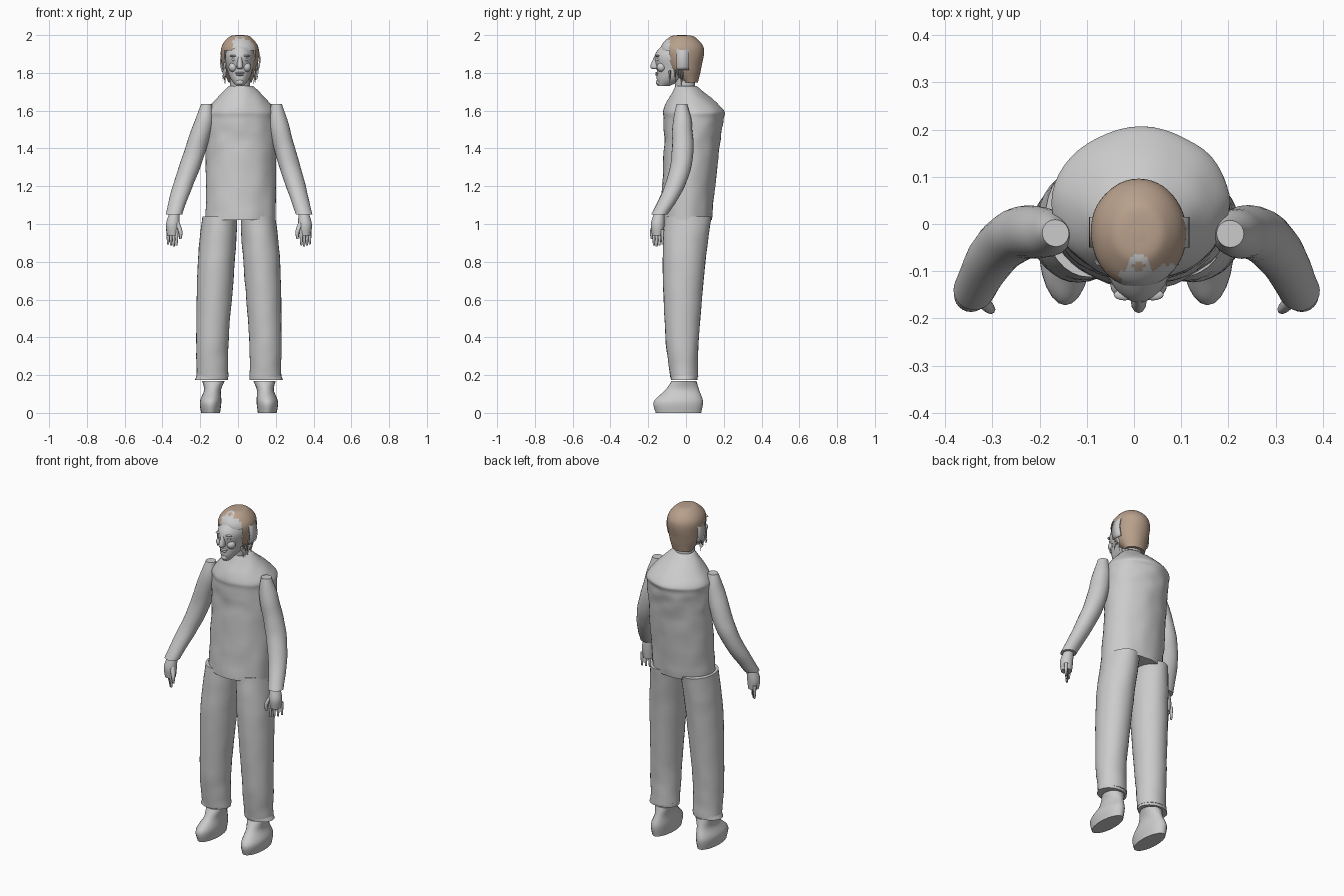
import bpy, bmesh, math, random
from mathutils import Vector, noise

random.seed(4)
cube = bpy.data.objects.get("Cube")
if cube:
    bpy.data.objects.remove(cube)


def material(name, colour):
    mat = bpy.data.materials.new(name)
    mat.use_nodes = True
    mat.diffuse_color = (*colour, 1)
    shader = mat.node_tree.nodes["Principled BSDF"]
    shader.inputs["Base Color"].default_value = (*colour, 1)
    return mat


GREY = material("plain grey", (.6, .6, .6))
BROWN = material("hair brown", (.48, .35, .26))


def finish(name, bm):
    """Turn a bmesh into a smooth object; faces are grey unless marked brown."""
    bmesh.ops.recalc_face_normals(bm, faces=bm.faces)
    mesh = bpy.data.meshes.new(name)
    bm.to_mesh(mesh)
    bm.free()
    mesh.materials.append(GREY)
    mesh.materials.append(BROWN)
    obj = bpy.data.objects.new(name, mesh)
    bpy.context.collection.objects.link(obj)
    bpy.ops.object.select_all(action="DESELECT")
    obj.select_set(True)
    bpy.context.view_layer.objects.active = obj
    bpy.ops.object.shade_smooth_by_angle(angle=math.radians(50))
    return obj


def spline(rows, steps):
    """Smooth interpolation through rows of numbers."""
    vectors = [Vector(row) for row in rows]
    padded = [vectors[0], *vectors, vectors[-1]]
    smooth = []
    for before, start, end, after in zip(padded, padded[1:], padded[2:], padded[3:]):
        leave, arrive = (end - before) / 2, (after - start) / 2
        for step in range(steps):
            t = step / steps
            ease = t * t * (3 - 2 * t)
            smooth.append(start.lerp(end, ease) + leave * t * (1 - t) ** 2
                          - arrive * t * t * (1 - t))
    return smooth + [vectors[-1]]


def oval(ring, sides, rough):
    """Points of a level oval; rough adds soft cloth bumps."""
    x, y, z, width, depth = ring
    points = []
    for k in range(sides):
        angle = math.tau * k / sides
        out = Vector((math.cos(angle), math.sin(angle), 0))
        point = Vector((x + width * out.x, y + depth * out.y, z))
        points.append(point + out * rough * (1 + noise.noise(point * 14)))
    return points


def loft_mesh(rings, sides, steps, rough):
    """Closed skin over rings given as x, y, z, half width and half depth."""
    bm = bmesh.new()
    full = [ring if len(ring) == 5 else (*ring, ring[-1]) for ring in rings]
    loops = [[bm.verts.new(p) for p in oval(ring, sides, rough)]
             for ring in spline(full, steps)]
    for low, high in zip(loops, loops[1:]):
        for k in range(sides):
            bm.faces.new((low[k - 1], low[k], high[k], high[k - 1]))
    bm.faces.new(loops[0])
    bm.faces.new(loops[-1])
    return bm


def loft(name, rings, sides=24, steps=6, rough=0):
    return finish(name, loft_mesh(rings, sides, steps, rough))


def centred(x, rings):
    return [(x, *ring) for ring in rings]


def ball(name, place, size):
    bm = bmesh.new()
    bmesh.ops.create_uvsphere(bm, u_segments=16, v_segments=10, radius=1)
    bmesh.ops.scale(bm, vec=size, verts=bm.verts)
    bmesh.ops.translate(bm, vec=place, verts=bm.verts)
    return finish(name, bm)


def limb(name, sign, rings, **options):
    """Loft on one side of the body; the shoulders lean slightly to +x."""
    placed = [(sign * x + max(.005, .03 * (z - 1)), y, z, *size)
              for x, y, z, *size in rings]
    return loft(name, placed, **options)


# Loose shirt with a rounded back and sloping shoulders
loft("shirt", centred(.015, [
    (0, 1.02, .18, .13), (.03, 1.4, .18, .14), (.04, 1.55, .18, .15),
    (.04, 1.61, .17, .15), (0, 1.73, .06, .05)]), sides=48, steps=10, rough=.006)
loft("neck", centred(.01, [(0, 1.65, .05), (-.01, 1.8, .055)]))

for side, sign in (("right", -1), ("left", 1)):
    # Trouser leg and its flared cuff
    limb(side + "_trouser_leg", sign, [
        (.14, -.01, .19, .08, .07), (.14, -.02, .4, .083, .085),
        (.12, -.01, .8, .095, .11), (.1, .01, 1.04, .09, .12)],
        sides=32, steps=8, rough=.003)
    limb(side + "_trouser_cuff", sign, [
        (.145, -.01, .175, .088, .07), (.14, -.01, .2, .083, .073)])

    # Soft shoe, pinched below the ankle opening
    limb(side + "_shoe", sign, [
        (.15, -.04, 0, .05, .12), (.15, -.04, .06, .057, .13),
        (.14, -.02, .12, .045, .09), (.135, -.01, .17, .06, .065)])

    # Sleeve, bent forward below the elbow
    limb(side + "_sleeve", sign, [
        (.345, -.14, 1.05, .04), (.3, -.06, 1.2, .05), (.25, -.02, 1.35, .054),
        (.2, -.02, 1.53, .048), (.185, -.02, 1.635, .025)], rough=.003)

    # Hand with four hanging fingers and a forward thumb
    limb(side + "_palm", sign, [
        (.35, -.15, .94, .03), (.35, -.15, 1, .036), (.34, -.14, 1.07, .025)])
    for finger in range(4):
        x, y = .33 + .015 * finger, -.17 + .015 * finger
        tip = .88 + .006 * abs(finger - 1)
        limb(f"{side}_finger_{finger + 1}", sign, [
            (x, y, tip, .005), (x, y, tip + .05, .009), (x, y, .97, .01)], sides=8)
    limb(side + "_thumb", sign, [
        (.31, -.18, .92, .006), (.31, -.18, .96, .011), (.33, -.16, 1.01, .015)], sides=8)

    # Paired features of the face
    for part, x, y, z, size in (
            ("eye", .03, -.145, 1.87, (.014, .012, .008)),
            ("brow", .03, -.15, 1.89, (.023, .012, .006)),
            ("cheek", .035, -.13, 1.83, (.025, .025, .025)),
            ("ear", .08, -.02, 1.85, (.015, .02, .035))):
        ball(f"{side}_{part}", (.01 + sign * x, y, z), size)

# Head from chin to crown
loft("head", centred(.01, [
    (-.12, 1.73, .02, .03), (-.08, 1.77, .05, .075), (-.05, 1.82, .067, .105),
    (-.04, 1.9, .077, .123), (-.03, 1.98, .04, .06)]), sides=32)
loft("nose", centred(.01, [
    (-.16, 1.82, .01, .015), (-.163, 1.835, .017, .026), (-.15, 1.9, .008, .012)]), sides=12)
ball("upper_lip", (.01, -.15, 1.8), (.024, .014, .005))
ball("lower_lip", (.01, -.15, 1.79), (.02, .014, .006))
ball("chin", (.01, -.14, 1.75), (.022, .02, .017))

# Hair shell, opened around the face, with a grey fringe and curl
bm = loft_mesh(centred(.01, [
    (.02, 1.75, .06, .04), (-.01, 1.83, .09, .09), (-.02, 1.93, .098, .112),
    (-.02, 1.99, .055, .065), (-.02, 2, .01, .01)]), sides=48, steps=8, rough=.002)
opening = []
for face in bm.faces:
    spot = face.calc_center_median()
    forward = spot.y < -.085
    if forward and spot.z < 1.92:
        opening.append(face)
    fringe = forward and spot.z < 1.97 and spot.x > -.03
    curl = abs((spot.xy - Vector((.01, -.09))).length - .02) < .007
    face.material_index = 0 if fringe or curl else 1
bmesh.ops.delete(bm, geom=opening, context="FACES")
finish("hair", bm)

# Band arching over the head from ear to ear, higher on the left
bm = bmesh.new()
rows = []
for k in range(31):
    angle = math.radians(-25 + 230 * k / 30)
    x = .107 * math.cos(angle)
    z = 1.865 + .13 * math.sin(angle) + x / 20
    rows.append([bm.verts.new((x + .012, y, z)) for y in (-.05, .015)])
for first, second in zip(rows, rows[1:]):
    bm.faces.new((*first, *reversed(second)))
band = finish("head_band", bm)
band.modifiers.new("thickness", "SOLIDIFY").thickness = .008

# Loose strands hanging beside the face
bm = bmesh.new()
for strand in range(28):
    sign = 1 if strand % 2 else -1
    root = Vector((.01 + sign * random.uniform(.075, .09),
                   random.uniform(-.09, -.01), random.uniform(1.8, 1.86)))
    top = [bm.verts.new(p) for p in oval((*root, .007, .007), 3, 0)]
    drop = Vector((sign * random.uniform(-.01, .015), 0, -random.uniform(.05, .09)))
    tip = bm.verts.new(root + drop)
    for k in range(3):
        bm.faces.new((top[k - 1], top[k], tip))
finish("hair_strands", bm)
